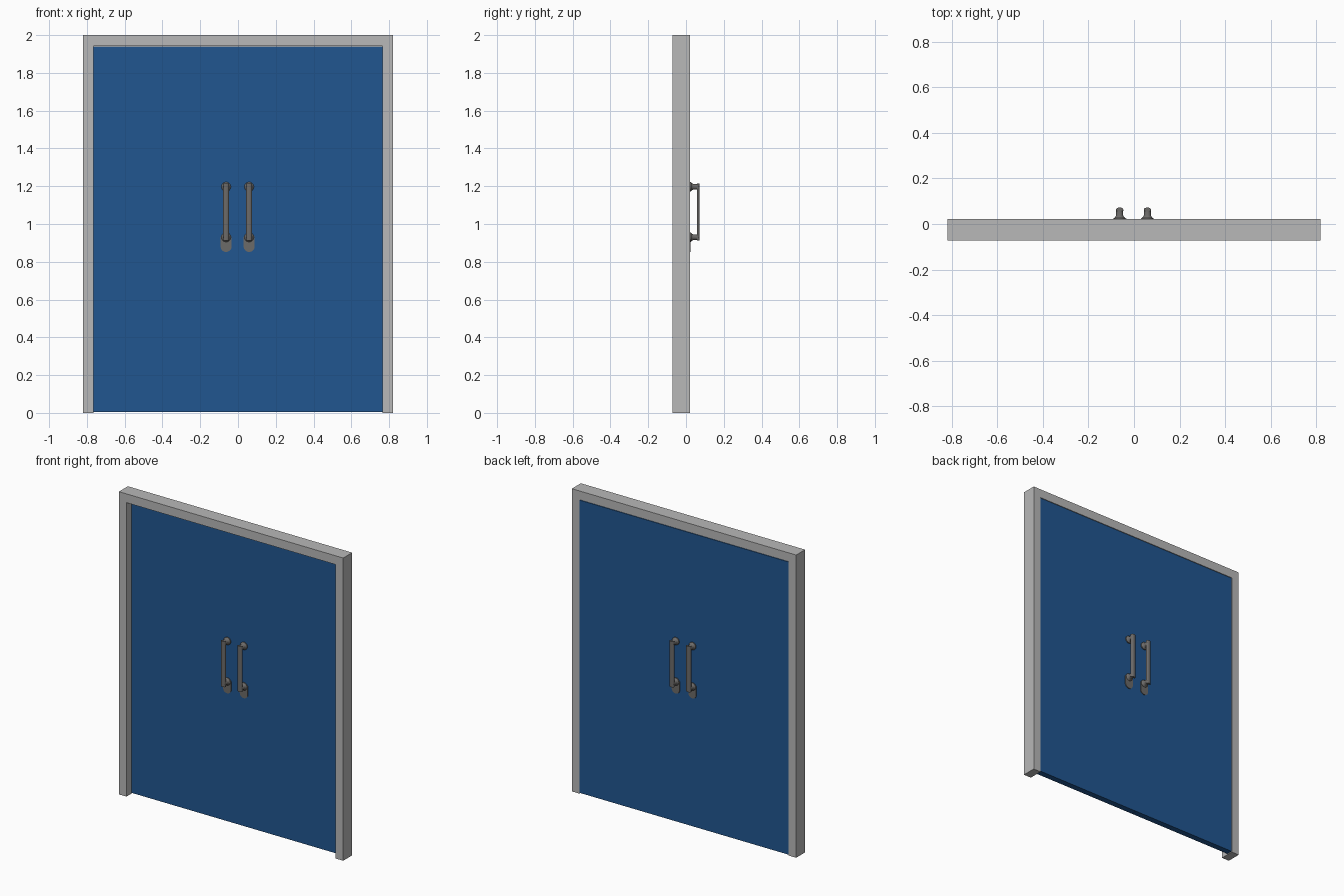
import bpy, bmesh, math

if "Cube" in bpy.data.objects:
    bpy.data.objects.remove(bpy.data.objects["Cube"])


def material(name, rgb):
    m = bpy.data.materials.new(name)
    m.diffuse_color = (*rgb, 1)
    m.use_nodes = True
    m.node_tree.nodes["Principled BSDF"].inputs["Base Color"].default_value = m.diffuse_color
    return m


GREY = material("frame grey", (0.48, 0.48, 0.48))
BLUE = material("door blue", (0.015, 0.093, 0.28))
METAL = material("dark metal", (0.15, 0.145, 0.14))


def finish(bm, name, mat, smooth=False):
    bmesh.ops.recalc_face_normals(bm, faces=bm.faces)
    me = bpy.data.meshes.new(name)
    bm.to_mesh(me)
    bm.free()
    me.materials.append(mat)
    ob = bpy.data.objects.new(name, me)
    bpy.context.collection.objects.link(ob)
    if smooth:
        bpy.ops.object.select_all(action='DESELECT')
        ob.select_set(True)
        bpy.context.view_layer.objects.active = ob
        bpy.ops.object.shade_smooth_by_angle(angle=math.radians(35))
    return ob


def skin(bm, rings):
    """Join equal-sized rings of points and cap both ends."""
    vs = [[bm.verts.new(p) for p in r] for r in rings]
    n = len(vs[0])
    for a, b in zip(vs, vs[1:]):
        for i in range(n):
            j = (i + 1) % n
            bm.faces.new((a[i], a[j], b[j], b[i]))
    bm.faces.new(vs[0])
    bm.faces.new(vs[-1])


def slab(name, mat, outline, y0, y1):
    bm = bmesh.new()
    skin(bm, [[(x, y, z) for x, z in outline] for y in (y0, y1)])
    return finish(bm, name, mat)


# Door frame: upside-down U
slab("door_frame", GREY,
     [(-.82, 0), (-.82, 2), (.82, 2), (.82, 0),
      (.765, 0), (.765, 1.942), (-.765, 1.942), (-.765, 0)], -.0725, .021)

# Two door leaves meeting in the middle
for side, s in (("left", -1), ("right", 1)):
    slab(side + "_door_leaf", BLUE,
         [(s * .001, .005), (s * .764, .005), (s * .764, 1.939), (s * .001, 1.939)],
         -.02, .02)


def arc(cx, cz, r, a0, a1, n):
    return [(cx + r * math.cos(math.radians(a0 + (a1 - a0) * i / n)),
             cz + r * math.sin(math.radians(a0 + (a1 - a0) * i / n))) for i in range(n + 1)]


def handle(x, face, name):
    y = lambda d: face * (.02 + d)
    bm = bmesh.new()
    # lower plate, round at the bottom with softened top corners
    plate = arc(0, .881, .029, 180, 360, 16) + arc(.012, .928, .017, 0, 90, 5) \
        + arc(-.012, .928, .017, 90, 180, 5)
    skin(bm, [[(x + px, y(d), pz) for px, pz in plate] for d in (0, .005)])
    # flared posts, the upper one on a round rose
    for cz in (.93, 1.197):
        prof = [(.025, 0), (.025, .006), (.019, .011), (.0155, .018), (.0155, .046)]
        skin(bm, [[(x + px, y(d), pz) for px, pz in arc(0, cz, r, 0, 345, 23)]
                  for r, d in prof])
    # grip bar with D-shaped section, rounded outward
    section = [(.016, .038), (.016, .043)] + [
        (.016 * math.cos(t * math.pi / 8), .043 + .0095 * math.sin(t * math.pi / 8))
        for t in range(1, 8)] + [(-.016, .043), (-.016, .038)]
    skin(bm, [[(x + px, y(d), z) for px, d in section] for z in (.912, 1.214)])
    finish(bm, name, METAL, True)


for side, x in (("left", -.063), ("right", .059)):
    for place, face in (("front", -1), ("back", 1)):
        handle(x, face, f"{place}_{side}_handle")
